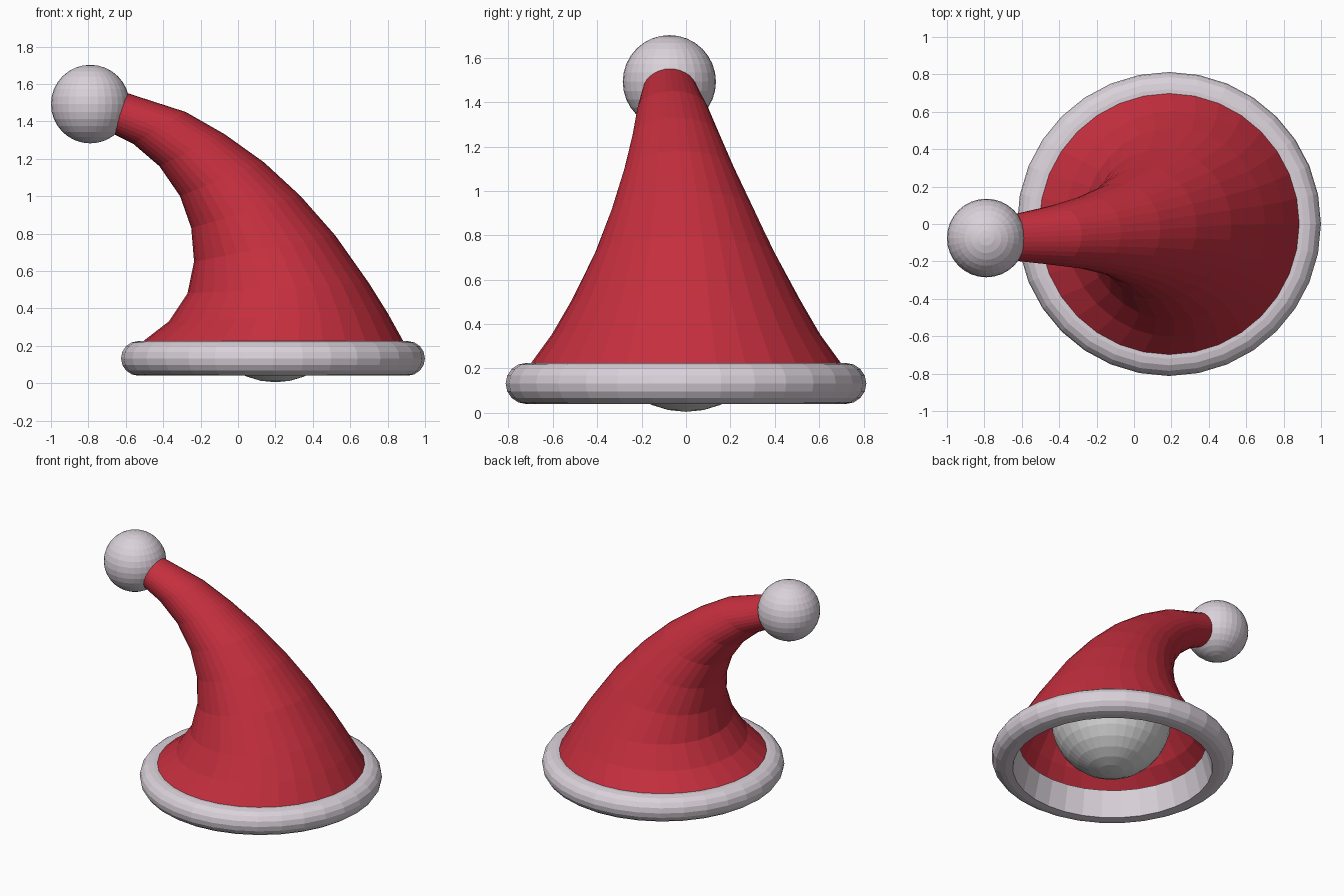
import bpy, bmesh, math
from mathutils import Vector

if "Cube" in bpy.data.objects:
    bpy.data.objects.remove(bpy.data.objects["Cube"])

SIDES = 32


def material(name, rgb):
    m = bpy.data.materials.new(name)
    m.diffuse_color = (*rgb, 1)
    m.use_nodes = True
    m.node_tree.nodes["Principled BSDF"].inputs["Base Color"].default_value = m.diffuse_color
    return m


RED = material("red felt", (0.56, 0.028, 0.048))
FUR = material("pale fur", (0.70, 0.64, 0.70))
GREY = material("grey lining", (0.68, 0.69, 0.68))


def loft(name, rings, mat, closed=False):
    """Skin a list of vertex rings with quads."""
    bm = bmesh.new()
    loops = [[bm.verts.new(p) for p in r] for r in rings]
    pairs = list(zip(loops, loops[1:]))
    if closed:
        pairs.append((loops[-1], loops[0]))
    for a, b in pairs:
        for i in range(SIDES):
            j = (i + 1) % SIDES
            bm.faces.new((a[i], a[j], b[j], b[i]))
    if not closed:
        bm.faces.new(loops[-1])
    me = bpy.data.meshes.new(name)
    bm.to_mesh(me)
    bm.free()
    me.materials.append(mat)
    ob = bpy.data.objects.new(name, me)
    bpy.context.collection.objects.link(ob)


def ball(name, loc, r, mat):
    bpy.ops.mesh.primitive_uv_sphere_add(segments=32, ring_count=16, radius=r, location=loc)
    ob = bpy.context.object
    ob.name = name
    ob.data.materials.append(mat)


def ring(center, u, v):
    return [center + u * math.cos(t) + v * math.sin(t)
            for t in (2 * math.pi * i / SIDES for i in range(SIDES))]


# drooping cone: left x, z, right x, z, half depth, y centre
SECTIONS = [
    (-0.51, 0.222, 0.885, 0.222, 0.70, 0),
    (-0.37, 0.33, 0.80, 0.375, 0.605, 0),
    (-0.27, 0.48, 0.70, 0.535, 0.515, 0),
    (-0.235, 0.65, 0.52, 0.79, 0.405, -0.005),
    (-0.25, 0.83, 0.335, 1.00, 0.32, -0.015),
    (-0.31, 1.00, 0.14, 1.18, 0.25, -0.03),
    (-0.42, 1.16, -0.07, 1.33, 0.197, -0.045),
    (-0.56, 1.28, -0.28, 1.45, 0.16, -0.06),
    (-0.71, 1.355, -0.62, 1.56, 0.12, -0.073),
]
rings = []
for lx, lz, rx, rz, d, y in SECTIONS:
    c = Vector(((lx + rx) / 2, y, (lz + rz) / 2))
    rings.append(ring(c, Vector((rx, y, rz)) - c, Vector((0, d, 0))))
loft("hat_cone", rings, RED)

# fur brim: rounded outside, sloping wall inside
profile = [(0.67, 0.04)]
for k in range(9):
    a = -math.pi / 2 + math.pi * k / 8
    profile.append((0.72 + 0.0925 * math.cos(a), 0.1325 + 0.0925 * math.sin(a)))
profile.append((0.625, 0.225))
loft("fur_brim", [ring(Vector((0.187, 0, z)), Vector((r, 0, 0)), Vector((0, r, 0)))
                  for r, z in profile], FUR, closed=True)

# pompom at the tip and the ball inside the hat
ball("pompom", (-0.79, -0.075, 1.492), 0.21, FUR)
ball("inner_ball", (0.2, 0, 0.408), 0.403, GREY)
